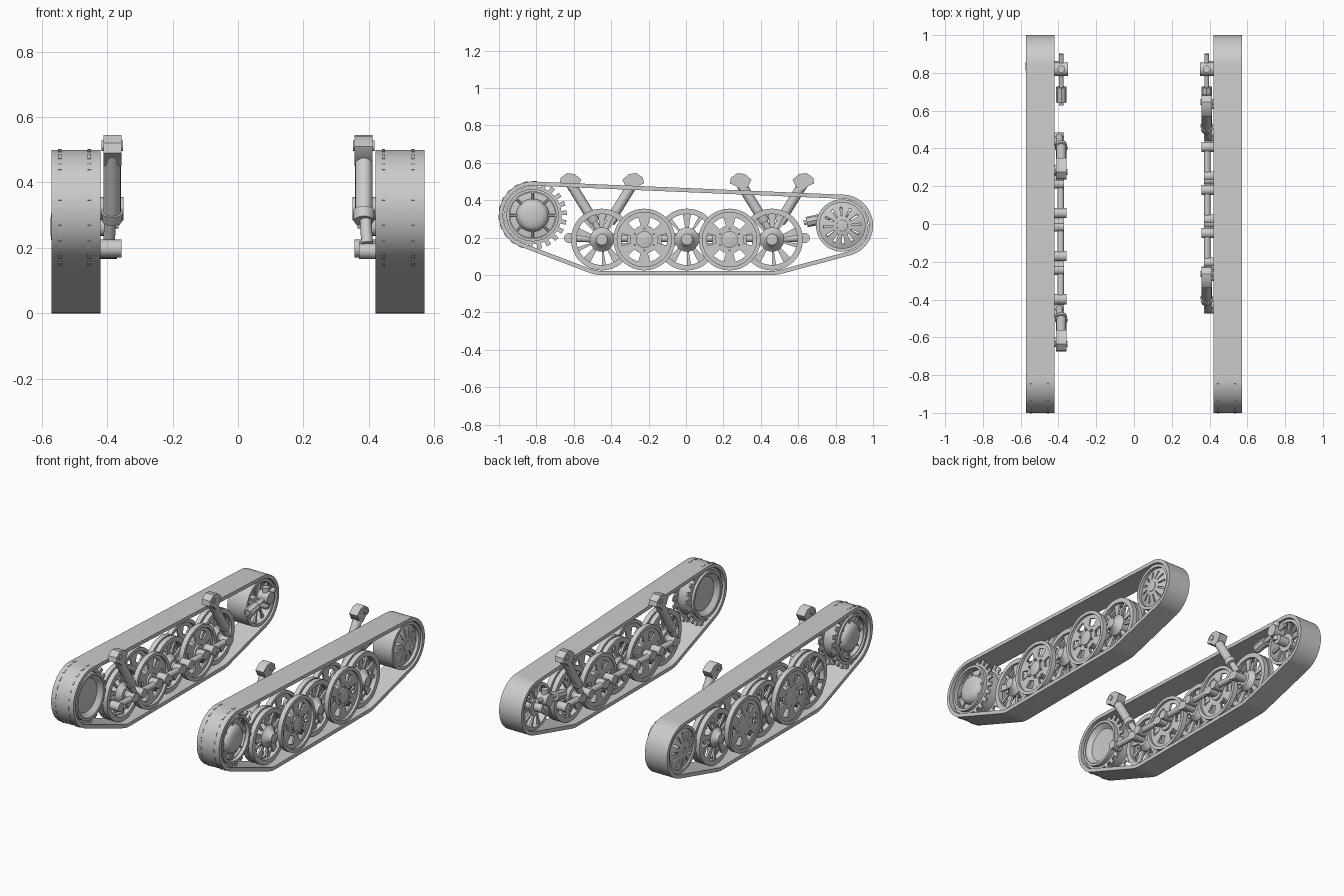
import bpy, bmesh, math
from math import cos, sin, pi
from mathutils import Vector, geometry

cube = bpy.data.objects.get("Cube")
if cube:
    bpy.data.objects.remove(cube)

GREY = (0.6, 0.6, 0.6, 1)
steel = bpy.data.materials.new("grey steel")
steel.use_nodes = True
steel.diffuse_color = GREY
steel.node_tree.nodes["Principled BSDF"].inputs["Base Color"].default_value = GREY

parts = []


def finish(name, bm):
    bmesh.ops.remove_doubles(bm, verts=bm.verts, dist=0.0002)
    bmesh.ops.recalc_face_normals(bm, faces=bm.faces)
    mesh = bpy.data.meshes.new(name)
    bm.to_mesh(mesh)
    bm.free()
    mesh.materials.append(steel)
    obj = bpy.data.objects.new(name, mesh)
    bpy.context.collection.objects.link(obj)
    parts.append(obj)


def lathe(name, s, y, z, profile, sides=40, closed=False):
    """Spin an (x, radius) profile about a cross axis through (y, z)."""
    bm = bmesh.new()
    vs = [bm.verts.new((s * x, y + r, z)) for x, r in profile]
    pairs = list(zip(vs, vs[1:])) + ([(vs[-1], vs[0])] if closed else [])
    es = [bm.edges.new(p) for p in pairs]
    bmesh.ops.spin(bm, geom=vs + es, cent=(0, y, z), axis=(1, 0, 0),
                   angle=2 * pi, steps=sides)
    finish(name, bm)


def drum(name, s, y, z, x0, x1, r, sides=24):
    lathe(name, s, y, z, [(x0, 0), (x0, r), (x1, r), (x1, 0)], sides)


def rim(name, s, y, z, x0, x1, r0, r1):
    lathe(name, s, y, z, [(x0, r0), (x0, r1), (x1, r1), (x1, r0)], 48, True)


def plate(name, s, y, z, rings, segs, keep, thick):
    """Round plate of (x, radius) rings, with the cells that keep() refuses left open."""
    bm = bmesh.new()
    grid = [[bm.verts.new((s * x, y + r * cos(2 * pi * k / segs), z + r * sin(2 * pi * k / segs)))
             for k in range(segs)] for x, r in rings]
    for i in range(len(rings) - 1):
        for k in range(segs):
            if keep(i, k):
                n = (k + 1) % segs
                bm.faces.new((grid[i][k], grid[i + 1][k], grid[i + 1][n], grid[i][n]))
    bmesh.ops.delete(bm, geom=[v for v in bm.verts if not v.link_faces], context='VERTS')
    bmesh.ops.solidify(bm, geom=bm.faces[:], thickness=thick)
    finish(name, bm)


def tube(name, a, b, r0, r1=None, sides=16):
    a, b = Vector(a), Vector(b)
    bm = bmesh.new()
    bmesh.ops.create_cone(bm, cap_ends=True, segments=sides, radius1=r0,
                          radius2=r0 if r1 is None else r1, depth=(b - a).length)
    turn = (b - a).to_track_quat('Z', 'Y').to_matrix()
    bmesh.ops.rotate(bm, matrix=turn, verts=bm.verts)
    bmesh.ops.translate(bm, vec=(a + b) / 2, verts=bm.verts)
    finish(name, bm)


def slab(name, s, x0, x1, outline):
    """Extrude a (y, z) outline across x."""
    bm = bmesh.new()
    lo, hi = [[bm.verts.new((s * x, y, z)) for y, z in outline] for x in (x0, x1)]
    bm.faces.new(lo)
    bm.faces.new(hi)
    n = len(outline)
    for i in range(n):
        j = (i + 1) % n
        bm.faces.new((lo[i], lo[j], hi[j], hi[i]))
    finish(name, bm)


WHEELS = [-0.45, -0.223, 0.005, 0.233, 0.46]
WZ, WR = 0.19, 0.165
DRIVE, IDLER = (-0.82, 0.32), (0.835, 0.265)


def belt(s):
    circles = [(*DRIVE, 0.18), (*IDLER, 0.165), (WHEELS[0], WZ, WZ), (WHEELS[-1], WZ, WZ)]

    def loop(inset):
        return [(y + (r - inset) * cos(2 * pi * k / 64), z + (r - inset) * sin(2 * pi * k / 64))
                for y, z, r in circles for k in range(64)]
    outer, inner = loop(0), loop(0.022)
    order = geometry.convex_hull_2d([Vector(p) for p in outer])
    bm = bmesh.new()
    rows = [[bm.verts.new((s * x, *pts[i])) for i in order]
            for x, pts in ((0.42, outer), (0.571, outer), (0.571, inner), (0.42, inner))]
    n = len(order)
    for a, b in zip(rows, rows[1:] + rows[:1]):
        for i in range(n):
            j = (i + 1) % n
            bm.faces.new((a[i], a[j], b[j], b[i]))
    finish("track_belt", bm)


def drive_wheel(s):
    y, z = DRIVE
    # Two toothed rings that just break through the belt
    for x in (0.45, 0.54):
        plate("sprocket_teeth", s, y, z, [(x, 0.12), (x, 0.155), (x, 0.183)], 88,
              lambda i, k: i == 0 or k % 4 < 2, 0.01)
    rim("sprocket_drum", s, y, z, 0.425, 0.562, 0.125, 0.14)
    lathe("sprocket_dish", s, y, z, [(0.425, 0.13), (0.455, 0.1), (0.46, 0)], 48)
    lathe("sprocket_hub", s, y, z, [(0.52, 0.13), (0.525, 0.088), (0.55, 0.08),
                                  (0.562, 0.065), (0.568, 0.035), (0.57, 0)], 48)
    for k in range(8):
        c, q = cos(k * pi / 4), sin(k * pi / 4)
        tube("sprocket_rib", (s * 0.535, y + 0.08 * c, z + 0.08 * q),
             (s * 0.535, y + 0.128 * c, z + 0.128 * q), 0.006, sides=6)


def idler_wheel(s):
    y, z = IDLER
    rim("idler_rim", s, y, z, 0.43, 0.56, 0.122, 0.14)
    plate("idler_cone", s, y, z, [(0.566, 0.015), (0.562, 0.05), (0.55, 0.1), (0.54, 0.124)],
          48, lambda i, k: i != 1 or k % 4 != 0, 0.008)
    lathe("idler_cap", s, y, z, [(0.55, 0.035), (0.567, 0.03), (0.571, 0)], 24)
    plate("idler_spokes", s, y, z, [(0.445, 0.01), (0.445, 0.055), (0.445, 0.124)], 40,
          lambda i, k: i == 0 or k % 4 == 0, 0.012)
    drum("idler_axle", s, y, z, 0.38, 0.56, 0.028)
    # Tensioner on the inner side
    drum("tensioner_hub", s, 0.82, 0.32, 0.35, 0.42, 0.036)
    tube("tensioner_pin", (s * 0.385, 0.82, 0.26), (s * 0.385, 0.82, 0.38), 0.02)
    tube("tensioner_rod", (s * 0.385, 0.63, 0.28), (s * 0.385, 0.9, 0.335), 0.013)
    tube("tensioner_sleeve", (s * 0.385, 0.645, 0.283), (s * 0.385, 0.725, 0.3), 0.028, sides=8)


def road_wheel(s, y, dished):
    if dished:
        for x in (0.437, 0.553):
            plate("disc_wheel", s, y, WZ, [(x, 0.02), (x, 0.075), (x, 0.122), (x, 0.16)], 48,
                  lambda i, k: i != 1 or (k + 2) % 8 >= 4, 0.01)
            rim("disc_tyre", s, y, WZ, x - 0.015, x + 0.015, 0.145, WR)
        lathe("disc_hub", s, y, WZ, [(0.42, 0), (0.425, 0.045), (0.562, 0.045), (0.566, 0.02), (0.57, 0)], 24)
        for k in range(6):
            a = (k + 0.5) * pi / 3
            drum("disc_bolt", s, y + 0.058 * cos(a), WZ + 0.058 * sin(a), 0.553, 0.566, 0.007, 6)
    else:
        for x in (0.475, 0.515):
            plate("spoked_wheel", s, y, WZ, [(x, 0.02), (x, 0.06), (x, 0.138)], 40,
                  lambda i, k: i == 0 or k % 4 in (1, 2) and k % 8 < 4 or k % 8 == 6, 0.012)
            rim("spoked_tyre", s, y, WZ, x - 0.015, x + 0.015, 0.136, WR)
        lathe("spoked_hub", s, y, WZ, [(0.44, 0), (0.445, 0.04), (0.475, 0.065), (0.52, 0.065),
                                     (0.545, 0.035), (0.562, 0.03), (0.567, 0)], 24)


def swing_arm(s, y):
    # Arms lead on one side of the model and trail on the other
    pivot = y + s * 0.175
    drum("wheel_axle", s, y, WZ, 0.37, 0.54, 0.024)
    tube("swing_arm", (s * 0.388, y, WZ), (s * 0.388, pivot, 0.198), 0.018)
    drum("arm_pivot", s, pivot, 0.198, 0.357, 0.42, 0.027)
    drum("arm_collar", s, y + s * 0.02, WZ + 0.004, 0.37, 0.42, 0.026)


def damper(s, y):
    def at(t, x=0.385):
        return (s * x, y + s * (0.005 + 0.175 * t), 0.225 + 0.285 * t)
    tube("damper_rod", at(-0.05, 0.395), at(0.5), 0.018)
    tube("damper_collar", at(0.2), at(0.3), 0.03, 0.034)
    tube("damper_sleeve", at(0.3), at(0.97), 0.027)
    # Hooked head
    head = [(0.13, 0.47), (0.11, 0.51), (0.145, 0.54), (0.185, 0.545),
            (0.22, 0.52), (0.225, 0.49), (0.19, 0.475), (0.165, 0.45)]
    slab("damper_head", s, 0.357, 0.412, [(y + s * h, z) for h, z in head])
    drum("damper_pin", s, y + s * 0.185, 0.512, 0.352, 0.418, 0.016, 12)


for side in (1, -1):
    belt(side)
    drive_wheel(side)
    idler_wheel(side)
    for n, wheel_y in enumerate(WHEELS):
        road_wheel(side, wheel_y, n % 2 == 1)
        swing_arm(side, wheel_y)
    for wheel_y in (WHEELS[0], WHEELS[-1]):
        damper(side, wheel_y)

# Smooth the round faces and keep the edges crisp
for o in bpy.context.selected_objects:
    o.select_set(False)
for o in parts:
    o.select_set(True)
bpy.context.view_layer.objects.active = parts[0]
bpy.ops.object.shade_smooth_by_angle(angle=math.radians(35))
